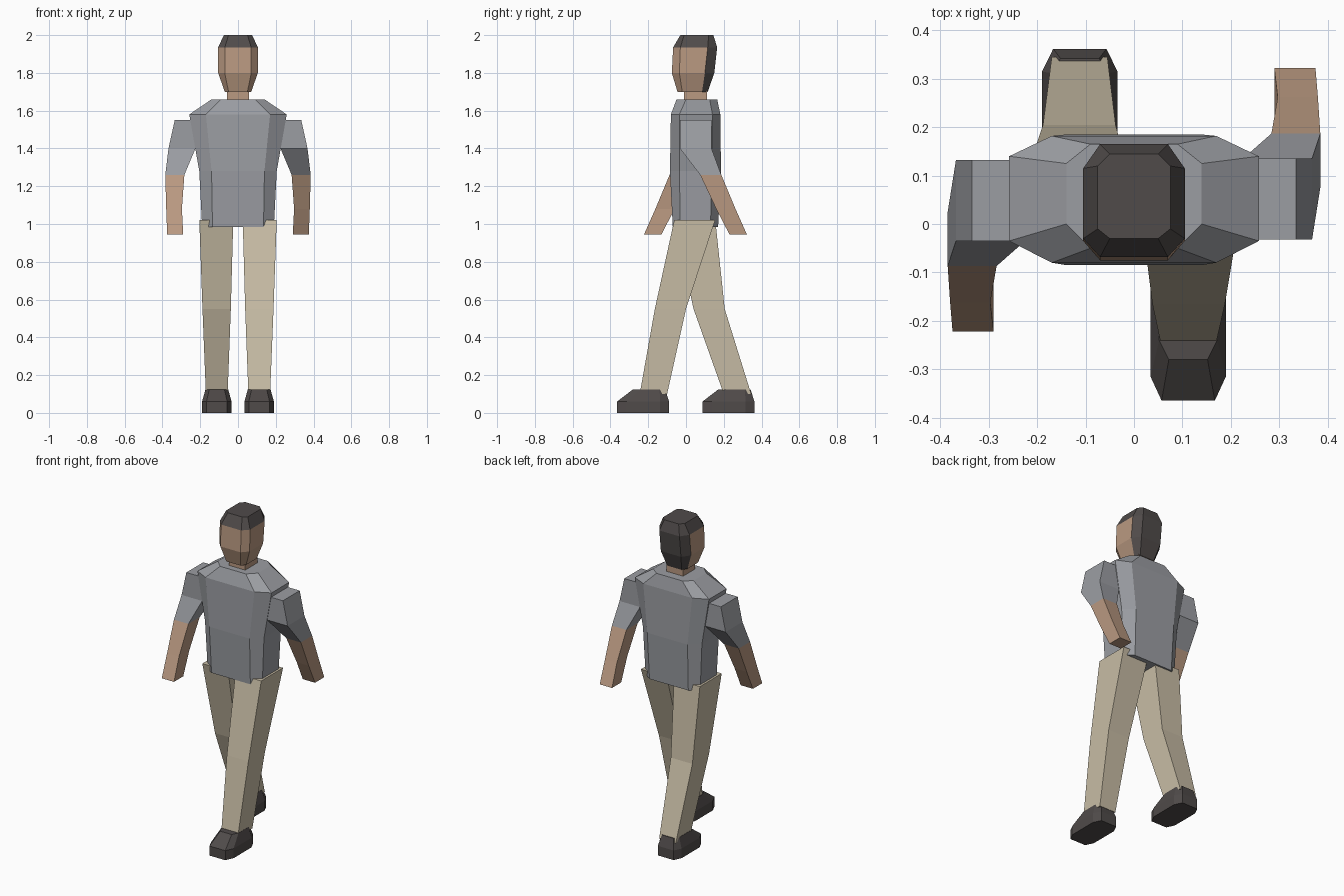
import bpy
import bmesh

cube = bpy.data.objects.get("Cube")
if cube:
    bpy.data.objects.remove(cube, do_unlink=True)


def material(name, r, g, b):
    m = bpy.data.materials.new(name)
    m.use_nodes = True
    m.diffuse_color = (r, g, b, 1)
    m.node_tree.nodes["Principled BSDF"].inputs["Base Color"].default_value = (r, g, b, 1)
    return m


shirt = material("grey shirt", 0.33, 0.34, 0.365)
skin = material("skin", 0.49, 0.32, 0.22)
trousers = material("beige trousers", 0.58, 0.51, 0.38)
dark = material("dark hair and shoes", 0.08, 0.07, 0.068)


def box_ring(z, x0, x1, y0, y1):
    return [(x0, y0, z), (x1, y0, z), (x1, y1, z), (x0, y1, z)]


def oct_ring(z, half, flat, y0, y1, side0, side1, cx=0):
    """Chamfered rectangle: flat is the half width of the front and back faces."""
    points = [(-flat, y0), (flat, y0), (half, side0), (half, side1),
              (flat, y1), (-flat, y1), (-half, side1), (-half, side0)]
    return [(cx + x, y, z) for x, y in points]


def loft(name, rings, mats, rule=None):
    """Skin a stack of rings from bottom to top and cap both ends."""
    bm = bmesh.new()
    loops = [[bm.verts.new(p) for p in ring] for ring in rings]
    n = len(loops[0])
    for low, high in zip(loops, loops[1:]):
        for i in range(n):
            j = (i + 1) % n
            bm.faces.new((low[i], low[j], high[j], high[i]))
    bm.faces.new(loops[0][::-1])
    bm.faces.new(loops[-1])
    bmesh.ops.recalc_face_normals(bm, faces=bm.faces)
    bm.normal_update()
    if rule:
        for f in bm.faces:
            f.material_index = rule(f)
    mesh = bpy.data.meshes.new(name)
    bm.to_mesh(mesh)
    bm.free()
    for m in mats:
        mesh.materials.append(m)
    obj = bpy.data.objects.new(name, mesh)
    bpy.context.collection.objects.link(obj)
    return obj


# Torso
loft("torso", [
    oct_ring(0.985, 0.19, 0.135, -0.07, 0.17, -0.03, 0.13),
    oct_ring(1.28, 0.205, 0.14, -0.085, 0.185, -0.035, 0.135),
    oct_ring(1.58, 0.258, 0.17, -0.08, 0.182, -0.035, 0.14),
    oct_ring(1.66, 0.14, 0.09, -0.05, 0.165, 0.0, 0.125),
], [shirt])

# Neck and head, with hair on the crown and the back faces
loft("neck", [box_ring(1.62, -0.057, 0.057, -0.01, 0.11),
              box_ring(1.72, -0.057, 0.057, -0.01, 0.11)], [skin])
loft("head", [
    oct_ring(1.70, 0.07, 0.05, -0.045, 0.115, -0.02, 0.085),
    oct_ring(1.80, 0.105, 0.07, -0.075, 0.15, -0.035, 0.1),
    oct_ring(1.935, 0.105, 0.07, -0.068, 0.165, -0.03, 0.115),
    oct_ring(2.0, 0.075, 0.05, -0.03, 0.145, -0.01, 0.12),
], [skin, dark], lambda f: int(f.normal.y > 0.3 or f.normal.z > 0.3))

# Arms: mirrored left to right, swinging in opposite directions
SWING = 0.05
arm = [(0.945, 0.29, 0.375, 0.23, 0.322),
       (1.08, 0.297, 0.38, 0.16, 0.262),
       (1.26, 0.284, 0.385, 0.075, 0.187),
       (1.40, 0.225, 0.368, -0.032, 0.135),
       (1.55, 0.2, 0.335, -0.032, 0.135)]
for name, s in (("left_arm", 1), ("right_arm", -1)):
    rings = [[(s * x, SWING + s * (y - SWING), z) for x, y, z in box_ring(*r)]
             for r in arm]
    loft(name, rings, [shirt, skin],
         lambda f: int(f.calc_center_median().z < 1.25))

# Legs: shared widths, separate stride positions for ankle, knee and hip
widths = [(0.1, 0.055, 0.17), (0.55, 0.038, 0.188), (1.022, 0.025, 0.205)]
strides = {"left": (1, [(-0.245, -0.1), (-0.165, 0.0), (-0.062, 0.155)]),
           "right": (-1, [(0.2, 0.345), (0.04, 0.205), (-0.062, 0.155)])}
for side, (s, depth) in strides.items():
    loft(side + "_leg", [box_ring(z, s * a, s * b, y0, y1)
                         for (z, a, b), (y0, y1) in zip(widths, depth)], [trousers])

    # Shoe with a sloping toe and an upright heel
    toe = -0.365 if s > 0 else 0.087
    cx = 0.112 * s
    loft(side + "_shoe", [
        oct_ring(0, 0.078, 0.055, toe, toe + 0.275, toe + 0.05, toe + 0.228, cx),
        oct_ring(0.06, 0.078, 0.055, toe, toe + 0.275, toe + 0.05, toe + 0.228, cx),
        oct_ring(0.125, 0.06, 0.04, toe + 0.085, toe + 0.255, toe + 0.125, toe + 0.225, cx),
    ], [dark])
